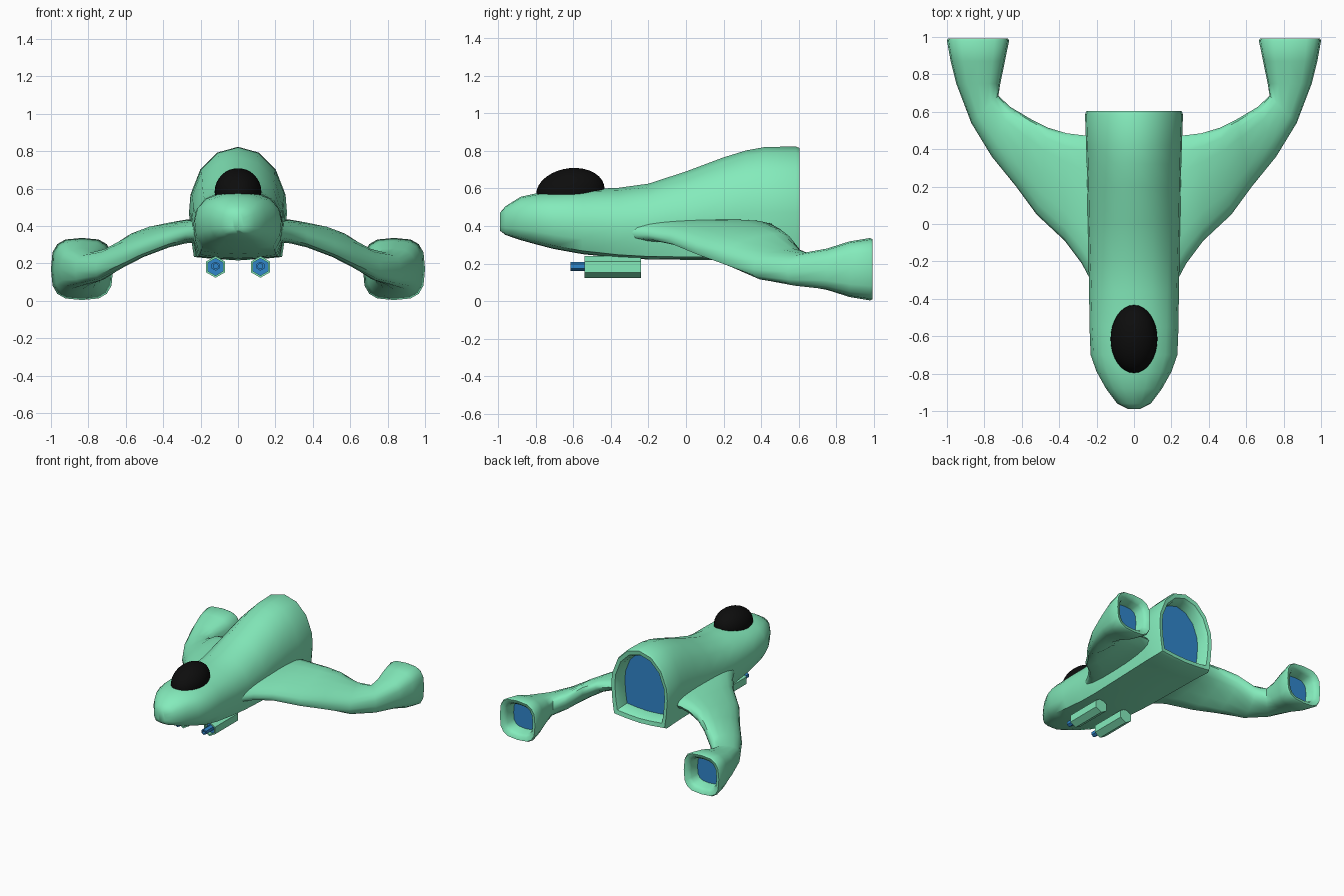
import bpy, bmesh, math
from mathutils import Vector

if "Cube" in bpy.data.objects:
    bpy.data.objects.remove(bpy.data.objects["Cube"])


def material(name, color):
    m = bpy.data.materials.new(name)
    m.diffuse_color = (*color, 1)
    m.use_nodes = True
    m.node_tree.nodes["Principled BSDF"].inputs["Base Color"].default_value = m.diffuse_color
    return m


GREEN = material("hull_green", (0.23, 0.83, 0.50))
BLUE = material("engine_blue", (0.03, 0.24, 0.60))
BLACK = material("canopy_black", (0.004, 0.004, 0.004))


def finish(name, bm, mats, angle=45, mirror=False):
    bmesh.ops.recalc_face_normals(bm, faces=bm.faces)
    me = bpy.data.meshes.new(name)
    bm.to_mesh(me)
    bm.free()
    for m in mats:
        me.materials.append(m)
    for p in me.polygons:
        p.use_smooth = True
    me.set_sharp_from_angle(angle=math.radians(angle))
    ob = bpy.data.objects.new(name, me)
    bpy.context.collection.objects.link(ob)
    if mirror:
        ob.modifiers.new("mirror", "MIRROR").use_mirror_merge = False
    return ob


def loft(name, rings, mats, end_mat=0, angle=45, mirror=False):
    """Skin a list of equal-sized rings and cap both ends."""
    bm = bmesh.new()
    vs = [[bm.verts.new(p) for p in r] for r in rings]
    n = len(rings[0])
    for a, b in zip(vs, vs[1:]):
        for i in range(n):
            j = (i + 1) % n
            bm.faces.new((a[i], a[j], b[j], b[i]))
    bm.faces.new(vs[0])
    bm.faces.new(vs[-1]).material_index = end_mat
    return finish(name, bm, mats, angle, mirror)


def scaled(ring, s, y):
    """Copy of a ring shrunk towards its centre and moved to y."""
    cx = (max(p[0] for p in ring) + min(p[0] for p in ring)) / 2
    cz = (max(p[2] for p in ring) + min(p[2] for p in ring)) / 2
    return [(cx + (p[0] - cx) * s, y, cz + (p[2] - cz) * s) for p in ring]


# Fuselage: half cross-sections for nose and tail, blended along y
NOSE = [(0, 0), (.45, .01), (.8, .06), (.97, .25), (1, .5),
        (.93, .72), (.72, .88), (.38, .97), (0, 1)]
TAIL = [(0, 0), (.45, .01), (.9, .03), (.96, .2), (1, .42),
        (.97, .58), (.77, .8), (.42, .95), (0, 1)]


def hull_ring(y, w, zb, zt, t):
    half = [(w * (a[0] * (1 - t) + b[0] * t), y,
             zb + (zt - zb) * (a[1] * (1 - t) + b[1] * t))
            for a, b in zip(NOSE, TAIL)]
    return half + [(-x, yy, z) for x, yy, z in half[-2:0:-1]]


# y, half width, bottom z, top z, blend
stations = [
    (-.99, .03, .375, .47, 0), (-.96, .09, .352, .505, 0),
    (-.88, .15, .325, .555, 0), (-.79, .20, .30, .575, 0),
    (-.70, .232, .277, .585, .1), (-.55, .238, .25, .595, .3),
    (-.36, .24, .23, .603, .5), (-.20, .243, .222, .625, .7),
    (0, .247, .22, .69, .9), (.2, .25, .22, .765, 1),
    (.32, .253, .22, .802, 1), (.42, .256, .22, .82, 1),
    (.585, .262, .216, .823, 1)]
rings = [hull_ring(*s) for s in stations]
last = rings[-1]
rings += [scaled(last, .97, .605), scaled(last, .86, .60),
          scaled(last, .80, .57), scaled(last, .78, .50)]
loft("fuselage", rings, [GREEN, BLUE], 1)

# Wing sweeping out and back into an engine pod
# leading point, trailing point, half thickness, roundness exponent
sections = [
    ((.20, -.36, .37), (.20, .47, .38), .06, .8),
    ((.28, -.21, .355), (.28, .475, .385), .06, .8),
    ((.37, -.09, .33), (.36, .485, .375), .06, .8),
    ((.52, .05, .275), (.46, .515, .355), .066, .8),
    ((.63, .20, .225), (.55, .56, .315), .073, .8),
    ((.76, .36, .17), (.66, .625, .225), .08, .8),
    ((.87, .54, .155), (.725, .685, .185), .085, .75),
    ((.95, .75, .165), (.715, .75, .175), .11, .7),
    ((.98, .87, .17), (.69, .87, .17), .148, .65),
    ((1.0, .98, .17), (.668, .98, .17), .166, .65)]


def wing_ring(lead, trail, h, e, n=16):
    a, b = Vector(lead), Vector(trail)
    mid, half = (a + b) / 2, (a - b) / 2
    out = []
    for i in range(n):
        c, s = (f(2 * math.pi * i / n) for f in (math.cos, math.sin))
        u = math.copysign(abs(c) ** e, c)
        v = math.copysign(abs(s) ** e, s)
        out.append(tuple(mid + half * u + Vector((0, 0, h * v))))
    return out


rings = [wing_ring(*s) for s in sections]
last = rings[-1]
rings += [scaled(last, .96, .993), scaled(last, .80, .985),
          scaled(last, .70, .96), scaled(last, .64, .89)]
loft("wing_with_engine", rings, [GREEN, BLUE], 1, 50, True)

# Canopy bubble
bm = bmesh.new()
bmesh.ops.create_uvsphere(bm, u_segments=32, v_segments=16, radius=1)
for v in bm.verts:
    x, y, z = v.co
    v.co = (.125 * x, -.615 + .182 * y, .583 + .08 * .182 * y + .125 * z)
finish("canopy", bm, [BLACK])


# Guns under the hull: hexagonal housing with recessed mouth and barrel
def hexagon(r, y, z=.181):
    return [(.12 + r * math.sin(i * math.pi / 3), y,
             z + r * math.cos(i * math.pi / 3)) for i in range(6)]


loft("gun_housing", [hexagon(.058, -.24), hexagon(.058, -.54),
                     hexagon(.046, -.54), hexagon(.046, -.51)],
     [GREEN, BLUE], 1, 30, True)
loft("gun_barrel", [hexagon(.024, -.50, .185), hexagon(.024, -.615, .185),
                    hexagon(.014, -.615, .185), hexagon(.014, -.57, .185)],
     [BLUE], 0, 30, True)
